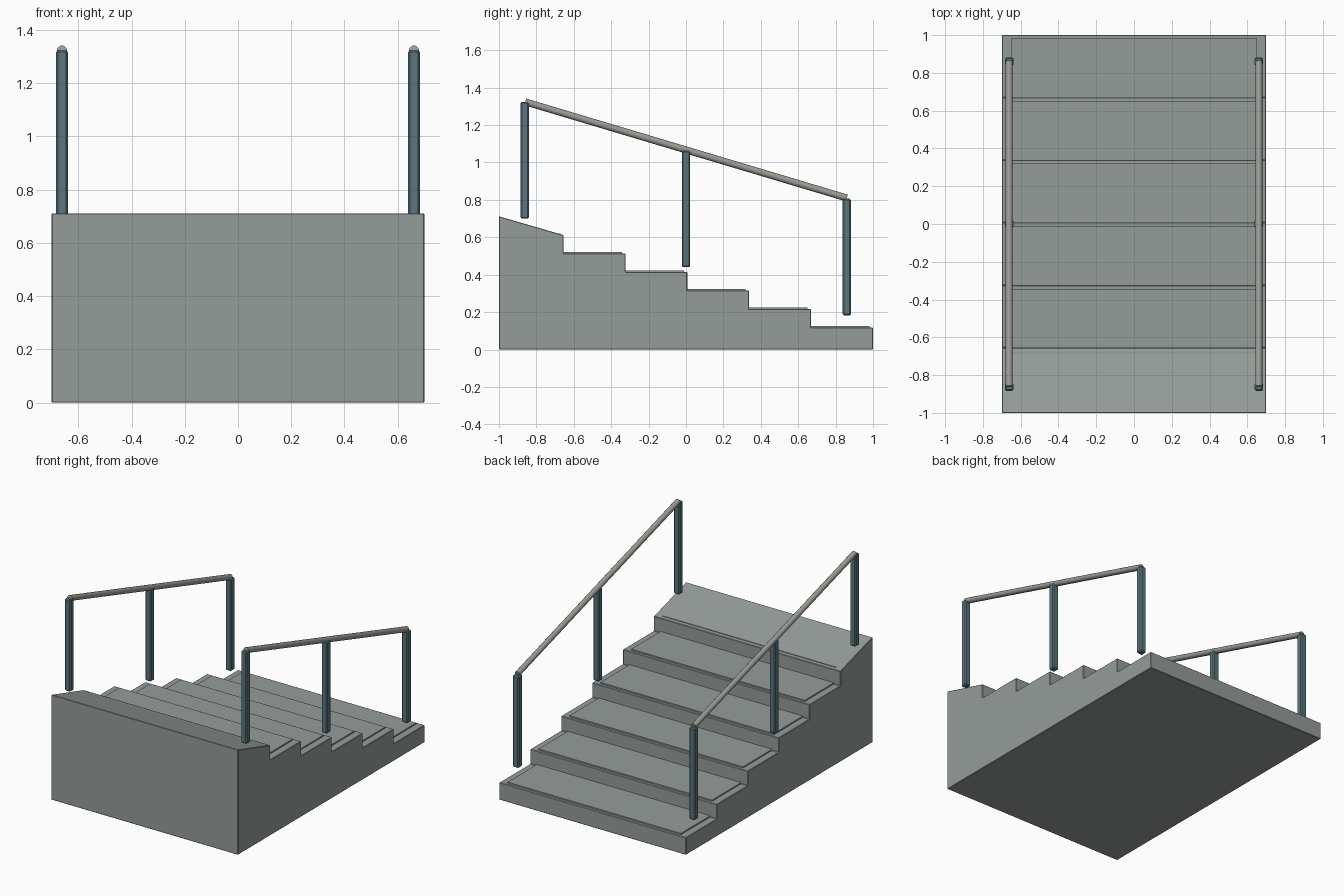
import bpy
import math
from mathutils import Vector

cube = bpy.data.objects.get("Cube")
if cube:
    bpy.data.objects.remove(cube, do_unlink=True)


def material(name, rgb):
    mat = bpy.data.materials.new(name)
    mat.use_nodes = True
    mat.diffuse_color = (*rgb, 1)
    mat.node_tree.nodes["Principled BSDF"].inputs["Base Color"].default_value = (*rgb, 1)
    return mat


CONCRETE = material("grey concrete", (0.30, 0.335, 0.32))
STEEL = material("blue grey steel", (0.10, 0.18, 0.205))
RAIL = material("warm grey rail", (0.33, 0.33, 0.30))


def bevel(obj, width):
    mod = obj.modifiers.new("edge bevel", 'BEVEL')
    mod.width = width
    mod.segments = 1


def box(name, low, high, mat, edge=0):
    low, high = Vector(low), Vector(high)
    bpy.ops.mesh.primitive_cube_add(size=1, location=(low + high) / 2)
    obj = bpy.context.object
    obj.name = name
    obj.dimensions = high - low
    bpy.ops.object.transform_apply(location=False, rotation=False, scale=True)
    obj.data.materials.append(mat)
    if edge:
        bevel(obj, edge)
    return obj


HALF_WIDTH = 0.7
RUN, RISE, FIRST = 0.331, 0.099, 0.117
STEPS = 5

# Stepped block with a sloping top landing, extruded across x
profile = [(-1, 0), (1, 0)]
for i in range(STEPS):
    y, z = 1 - i * RUN, FIRST + i * RISE
    profile += [(y, z), (y - RUN, z)]
profile += [(1 - STEPS * RUN, FIRST + STEPS * RISE), (-1, 0.712)]
n = len(profile)
verts = [(x, y, z) for x in (-HALF_WIDTH, HALF_WIDTH) for y, z in profile]
faces = [tuple(reversed(range(n))), tuple(range(n, 2 * n))]
faces += [(i, (i + 1) % n, (i + 1) % n + n, i + n) for i in range(n)]
mesh = bpy.data.meshes.new("stair_block")
mesh.from_pydata(verts, [], faces)
mesh.materials.append(CONCRETE)
block = bpy.data.objects.new("stair_block", mesh)
bpy.context.collection.objects.link(block)
bpy.context.view_layer.objects.active = block
block.select_set(True)
bpy.ops.object.mode_set(mode='EDIT')
bpy.ops.mesh.select_all(action='SELECT')
bpy.ops.mesh.normals_make_consistent(inside=False)
bpy.ops.object.mode_set(mode='OBJECT')
bevel(block, 0.003)

# Thin raised tread plates, the last one mostly buried in the landing
for i in range(STEPS + 1):
    y, z = 1 - i * RUN, FIRST + i * RISE
    back = max(y - RUN, -0.95)
    box(f"tread_plate_{i + 1}", (-0.65, back, z - 0.01), (0.65, y - 0.019, z + 0.009), CONCRETE)

# Posts and sloping handrail on both sides
for side, x in (("left", 0.661), ("right", -0.661)):
    for place, y, z in (("front", -0.862, 0.70), ("middle", 0, 0.44), ("back", 0.86, 0.182)):
        box(f"{side}_{place}_post", (x - 0.022, y - 0.022, z),
            (x + 0.022, y + 0.022, z + 0.624), STEEL, 0.007)
    start, end = Vector((x, -0.86, 1.324)), Vector((x, 0.86, 0.81))
    bpy.ops.mesh.primitive_cylinder_add(vertices=12, radius=0.0185,
                                        depth=(end - start).length, location=(start + end) / 2)
    rail = bpy.context.object
    rail.name = f"{side}_handrail"
    rail.rotation_euler = (end - start).to_track_quat('Z', 'Y').to_euler()
    rail.data.materials.append(RAIL)
    bpy.ops.object.shade_smooth_by_angle(angle=math.radians(35))
